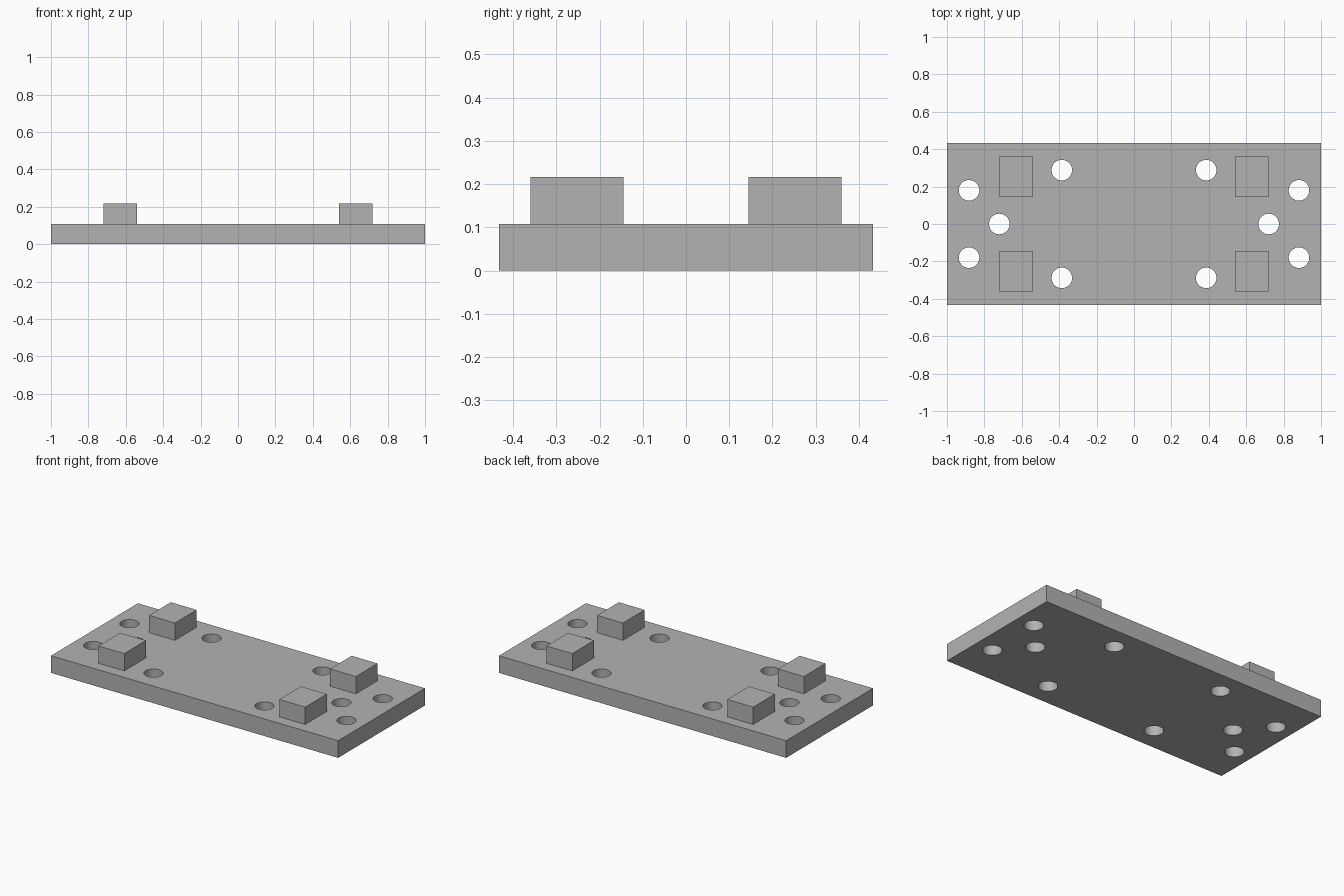
import bpy

default = bpy.data.objects.get("Cube")
if default:
    bpy.data.objects.remove(default, do_unlink=True)

LENGTH, WIDTH, THICK = 2.0, 0.864, 0.108
BLOCK_TOP = 0.217
HOLE_RADIUS = 0.055

grey = bpy.data.materials.new("plain grey")
grey.use_nodes = True
colour = (0.45, 0.45, 0.45, 1)
grey.diffuse_color = colour
grey.node_tree.nodes["Principled BSDF"].inputs["Base Color"].default_value = colour


def box(name, centre, size):
    bpy.ops.mesh.primitive_cube_add(size=1, location=centre)
    obj = bpy.context.object
    obj.name = name
    obj.scale = size
    bpy.ops.object.transform_apply(location=False, rotation=False, scale=True)
    obj.data.materials.append(grey)
    return obj


# Base plate
plate = box("base_plate", (0, 0, THICK / 2), (LENGTH, WIDTH, THICK))

# Hole positions: an inner pair, an outer pair and one on the centre line per end
holes = []
for side in (-1, 1):
    holes.append((side * 0.72, 0))
    for end in (-1, 1):
        holes += [(side * 0.386, end * 0.288), (side * 0.882, end * 0.18)]

# Cylindrical cutters joined into one helper
cutters = []
for x, y in holes:
    bpy.ops.mesh.primitive_cylinder_add(vertices=48, radius=HOLE_RADIUS,
                                        depth=THICK * 3, location=(x, y, THICK / 2))
    cutters.append(bpy.context.object)
    cutters[-1].data.materials.append(grey)
for obj in cutters:
    obj.select_set(True)
bpy.ops.object.join()
cutter = bpy.context.object
cutter.hide_render = True

# Drill the plate, then drop the helper
drill = plate.modifiers.new("holes", 'BOOLEAN')
drill.operation = 'DIFFERENCE'
drill.solver = 'EXACT'
drill.object = cutter
bpy.ops.object.select_all(action='DESELECT')
plate.select_set(True)
bpy.context.view_layer.objects.active = plate
bpy.ops.object.modifier_apply(modifier=drill.name)
bpy.data.objects.remove(cutter, do_unlink=True)
bpy.ops.object.shade_smooth_by_angle()

# Four raised blocks
for x_name, x in (("right", -0.63), ("left", 0.63)):
    for y_name, y in (("front", -0.252), ("back", 0.252)):
        box(f"{y_name}_{x_name}_block", (x, y, (THICK + BLOCK_TOP) / 2),
            (0.18, 0.216, BLOCK_TOP - THICK))
